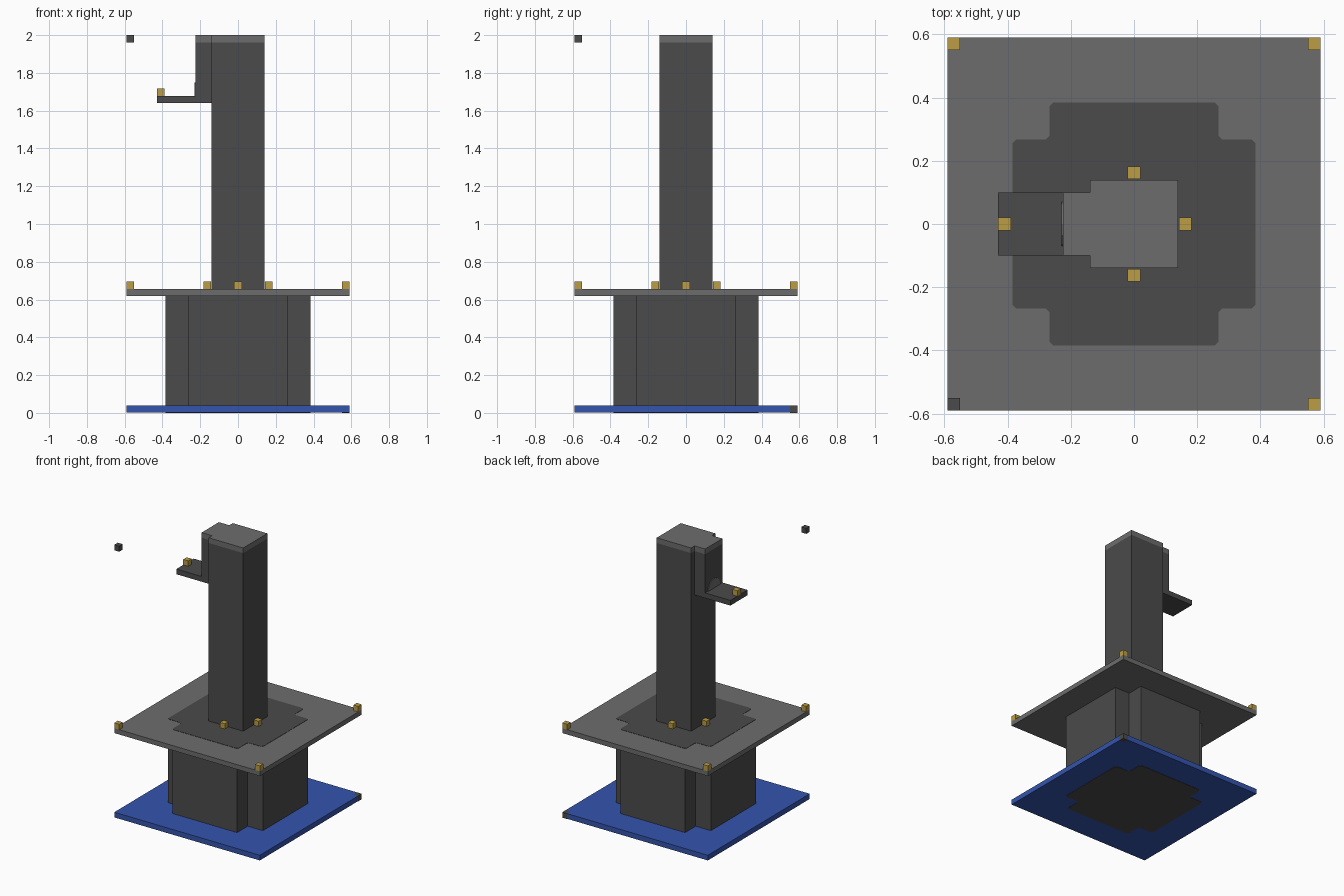
import bpy
import bmesh

cube = bpy.data.objects.get("Cube")
if cube:
    bpy.data.objects.remove(cube, do_unlink=True)


def material(name, rgb):
    mat = bpy.data.materials.new(name)
    mat.use_nodes = True
    mat.diffuse_color = (*rgb, 1)
    mat.node_tree.nodes["Principled BSDF"].inputs["Base Color"].default_value = (*rgb, 1)
    return mat


DARK = material("dark grey", (0.07, 0.07, 0.07))
LIGHT = material("light grey", (0.152, 0.152, 0.152))
BLUE = material("blue", (0.035, 0.09, 0.42))
GOLD = material("gold", (0.5, 0.34, 0.06))


def finish(name, bm, mat):
    bmesh.ops.recalc_face_normals(bm, faces=bm.faces)
    mesh = bpy.data.meshes.new(name)
    bm.to_mesh(mesh)
    bm.free()
    mesh.materials.append(mat)
    obj = bpy.data.objects.new(name, mesh)
    bpy.context.collection.objects.link(obj)
    return obj


def prism(name, outline, bottom, top, mat):
    """Extrude a flat outline straight up."""
    bm = bmesh.new()
    face = bm.faces.new([bm.verts.new((x, y, bottom)) for x, y in outline])
    new = bmesh.ops.extrude_face_region(bm, geom=[face])["geom"]
    lifted = [v for v in new if isinstance(v, bmesh.types.BMVert)]
    bmesh.ops.translate(bm, verts=lifted, vec=(0, 0, top - bottom))
    return finish(name, bm, mat)


def box(name, x0, x1, y0, y1, bottom, top, mat):
    return prism(name, [(x0, y0), (x1, y0), (x1, y1), (x0, y1)], bottom, top, mat)


def small_block(name, x, y, bottom, mat, half=0.02):
    return box(name, x - half, x + half, y - half, y + half, bottom, bottom + 2 * half, mat)


def spin(quarter):
    """Repeat a quarter outline around the vertical axis."""
    points = []
    for _ in range(4):
        points += quarter
        quarter = [(-y, x) for x, y in quarter]
    return points


EDGE, CORNER = 0.59, 0.57
ARM, WAIST, CUT = 0.385, 0.262, 0.012
DECK = 0.655

# Base slab with one dark corner block set into it
inner = EDGE - 0.04
base_outline = [(-EDGE, -EDGE), (EDGE, -EDGE), (EDGE, inner),
                (inner, inner), (inner, EDGE), (-EDGE, EDGE)]
prism("base_slab", base_outline, 0.002, 0.04, BLUE)
small_block("base_corner_block", CORNER, CORNER, 0, DARK)

# Cross-shaped pedestal, with trimmed inlays flush in the slabs
prism("pedestal", spin([(ARM, WAIST), (WAIST, WAIST), (WAIST, ARM)]),
      0.003, DECK - 0.001, DARK)
w = WAIST + 0.005
trimmed = spin([(ARM, w - CUT), (ARM - CUT, w), (w + CUT, w),
                (w, w + CUT), (w, ARM - CUT), (w - CUT, ARM)])
prism("pedestal_foot_inlay", trimmed, 0, 0.004, DARK)
prism("platform_inlay", trimmed, DECK - 0.002, DECK + 0.002, DARK)

# Platform
box("platform", -EDGE, EDGE, -EDGE, EDGE, 0.62, DECK, LIGHT)

# Column, side bracket and their shared cap
C, B, OUT = 0.14, 0.1, -0.225
CAP, TOP, SHELF = 1.962, 2.0, 1.678
box("column", -C, C, -C, C, DECK, CAP, DARK)
box("bracket", OUT, -C, -B, B, 1.64, CAP, DARK)
box("bracket_shelf", -0.43, OUT, -B, B, 1.64, SHELF, DARK)
cap_outline = [(-C, -C), (C, -C), (C, C), (-C, C), (-C, B), (OUT, B), (OUT, -B), (-C, -B)]
prism("column_cap", cap_outline, CAP, TOP, LIGHT)

# Half-round plate on the bracket, above the shelf
arch = prism("arch_plate", [(0, 0.07), (-0.035, 0.061), (-0.061, 0.035), (-0.07, 0),
                            (0.07, 0), (0.061, 0.035), (0.035, 0.061)], 0, 0.004, LIGHT)
arch.rotation_euler = (1.5708, 0, -1.5708)
arch.location = (OUT, 0, SHELF)

# Gold marker blocks around the column, at the platform corners and on the shelf
for i, (x, y) in enumerate(spin([(0.162, 0)])):
    small_block(f"column_marker_{i + 1}", x, y, DECK, GOLD)
for i, (x, y) in enumerate(spin([(CORNER, CORNER)])):
    small_block(f"corner_marker_{i + 1}", x, y, DECK, GOLD)
small_block("shelf_marker", -0.41, 0, SHELF, GOLD)

# Dark block floating at the top corner
small_block("floating_block", -CORNER, -CORNER, TOP - 0.04, DARK)
